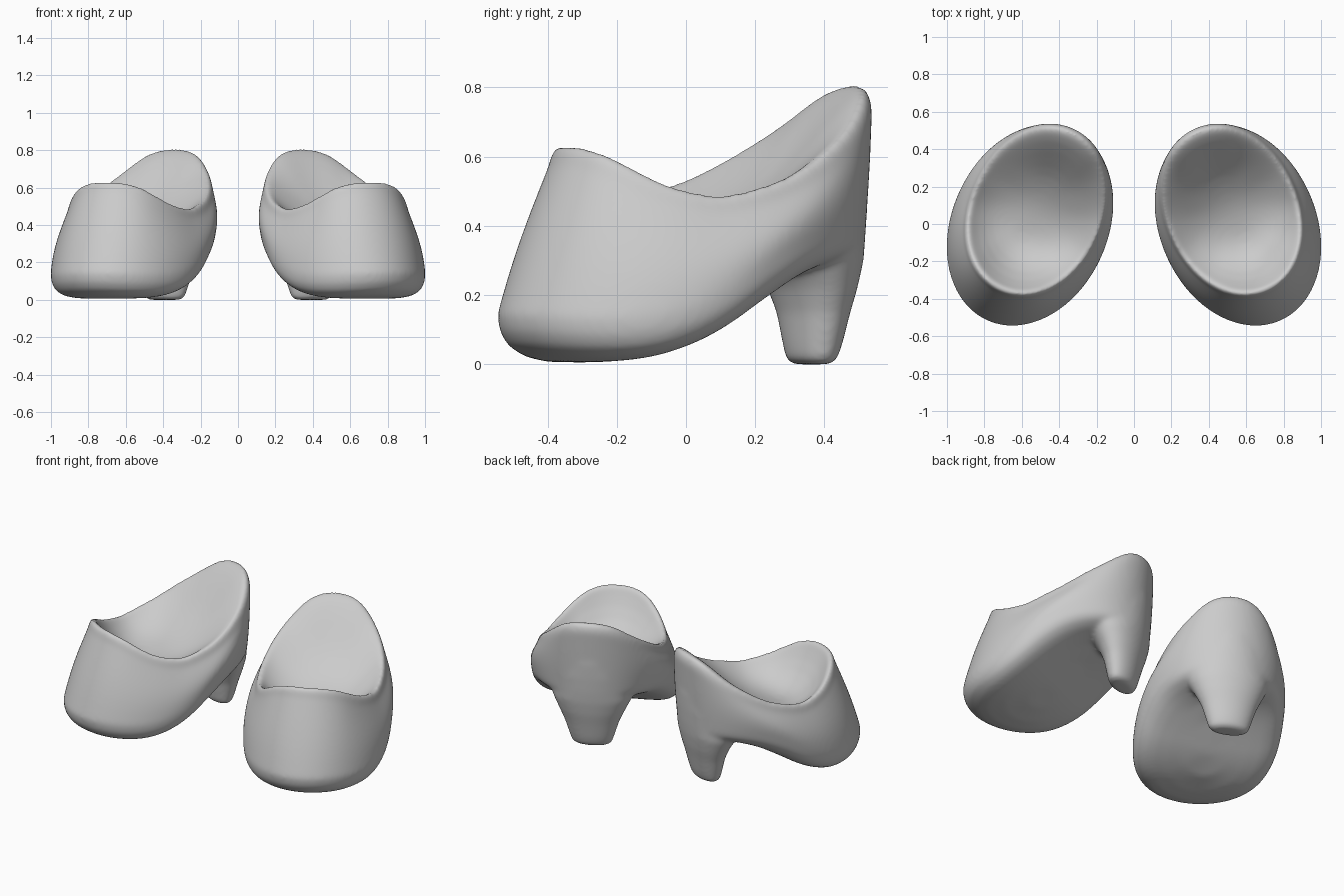
import bpy, bmesh, math
from mathutils import Matrix

cube = bpy.data.objects.get("Cube")
if cube:
    bpy.data.objects.remove(cube)

grey = bpy.data.materials.new("plain grey")
grey.use_nodes = True
COLOUR = (0.6, 0.6, 0.6, 1)
grey.diffuse_color = COLOUR
grey.node_tree.nodes["Principled BSDF"].inputs["Base Color"].default_value = COLOUR

SEGMENTS = 96

# Height profiles along the shoe: (distance towards the toe, height)
SOLE = [(-.56, .3), (-.4, .295), (-.25, .262), (-.12, .19), (-.06, .15),
        (.05, .08), (.17, .03), (.24, .012), (.32, .003), (.45, .003), (.56, .015)]
RIM = [(-.62, .835), (-.56, .825), (-.51, .768), (-.447, .70), (-.317, .615), (-.187, .545),
       (-.01, .495), (.08, .487), (.234, .53), (.34, .605), (.38, .632), (.46, .65)]
FLOOR = [(-.62, .84), (-.45, .65), (-.3, .53), (-.1, .42), (.1, .355), (.25, .32), (.5, .3)]


def lerp(a, b, t):
    return a + (b - a) * t


def height(table, x):
    if x <= table[0][0]:
        return table[0][1]
    for (x0, z0), (x1, z1) in zip(table, table[1:]):
        if x <= x1:
            return lerp(z0, z1, (x - x0) / (x1 - x0))
    return table[-1][1]


def profile(table, x):
    """Height softened over a small window."""
    return sum(height(table, x + d * .015) for d in range(-4, 5)) / 9


def oval(back, front, half_width, angle, power=2.0):
    """Point on an oval: x across, y towards the toe."""
    c, s = math.cos(angle), math.sin(angle)
    e = 2 / power
    along = math.copysign(abs(c) ** e, c) * (front - back) / 2 + (front + back) / 2
    across = math.copysign(abs(s) ** e, s) * half_width
    return across, along


def loft(bm, rings):
    """Skin a closed stack of rings."""
    loops = [[bm.verts.new(p) for p in ring] for ring in rings]
    for low, high in zip(loops, loops[1:]):
        for i in range(SEGMENTS):
            j = (i + 1) % SEGMENTS
            bm.faces.new((low[i], low[j], high[j], high[i]))
    bm.faces.new(loops[0][::-1])
    bm.faces.new(loops[-1])


ANGLES = [2 * math.pi * i / SEGMENTS for i in range(SEGMENTS)]


def base_point(a):
    return oval(-.535, .567, .417, a)


def rim_point(a):
    return oval(-.56, .405, .363, a, 2.06)


def edge_lift(y):
    """Height of the rounded sole edge, thinner under the heel."""
    return lerp(.06, .13, min(1, max(0, (y + .5) / .4)))


def sole_ring(scale, lift):
    ring = []
    for a in ANGLES:
        x, y = base_point(a)
        rise = lift * edge_lift(y)
        y = lerp(.01, y, scale)
        ring.append((x * scale, y, profile(SOLE, y) + rise))
    return ring


def wall_ring(t):
    ring = []
    for a in ANGLES:
        (bx, by), (rx, ry) = base_point(a), rim_point(a)
        bulge = 1 + .05 * math.sin(math.pi * t)
        low, high = profile(SOLE, by) + edge_lift(by), profile(RIM, ry) - .05
        # Only the toe half of the wall swells lengthwise
        swell = lerp(1, bulge, .3 if by > 0 else 0)
        ring.append((lerp(bx, rx, t) * bulge, lerp(by, ry, t) * swell, lerp(low, high, t)))
    return ring


def rim_ring(r, drop):
    """Rounded lip around the opening."""
    ring = []
    for a in ANGLES:
        x, y = rim_point(a)
        ring.append((x * r, lerp(-.08, y, r), profile(RIM, y) - drop))
    return ring


def bowl_ring(r):
    ring = []
    for a in ANGLES:
        x, y = rim_point(a)
        top = profile(RIM, y) - .004
        y = lerp(-.08, y, r)
        bottom = profile(FLOOR, y)
        ring.append((x * r, y, lerp(bottom, top, (r / .92) ** 2.8)))
    return ring


def add_body(bm):
    rings = [sole_ring(s, h) for s, h in
             ((.05, 0), (.3, 0), (.55, 0), (.73, .03), (.85, .13), (.94, .34), (.985, .63))]
    rings += [wall_ring(i / 8) for i in range(9)]
    rings += [rim_ring(.988, .024), rim_ring(.965, .004), rim_ring(.945, 0)]
    rings += [bowl_ring(r) for r in (.91, .87, .8, .7, .6, .5, .4, .3, .2, .1, .03)]
    loft(bm, rings)


def add_heel(bm):
    # (height, back, front, half width), the top hidden inside the back wall
    sections = [(0, -.44, -.355, .09), (.012, -.46, -.335, .115), (.06, -.476, -.325, .13),
                (.15, -.497, -.31, .158), (.22, -.515, -.285, .19), (.3, -.53, -.235, .23),
                (.37, -.538, -.2, .235), (.46, -.545, -.3, .2), (.56, -.55, -.44, .12)]
    loft(bm, [[(*oval(b, f, w, a), z) for a in ANGLES] for z, b, f, w in sections])


def add_shoe(name, side):
    bm = bmesh.new()
    add_body(bm)
    add_heel(bm)
    # Turn the toe outwards and set the shoe to its side
    place = (Matrix.Scale(side, 4, (1, 0, 0)) @ Matrix.Translation((.554, 0, 0))
             @ Matrix.Rotation(math.radians(24), 4, 'Z') @ Matrix.Scale(-1, 4, (0, 1, 0)))
    bm.transform(place)
    bmesh.ops.recalc_face_normals(bm, faces=bm.faces)
    mesh = bpy.data.meshes.new(name)
    bm.to_mesh(mesh)
    bm.free()
    mesh.materials.append(grey)
    shoe = bpy.data.objects.new(name, mesh)
    bpy.context.collection.objects.link(shoe)
    # Blend heel and body into one soft skin
    remesh = shoe.modifiers.new("blend", 'REMESH')
    remesh.mode = 'VOXEL'
    remesh.voxel_size = .0095
    remesh.use_smooth_shade = True
    smooth = shoe.modifiers.new("soften", 'SMOOTH')
    smooth.factor = .5
    smooth.iterations = 30


add_shoe("left_shoe", 1)
add_shoe("right_shoe", -1)
